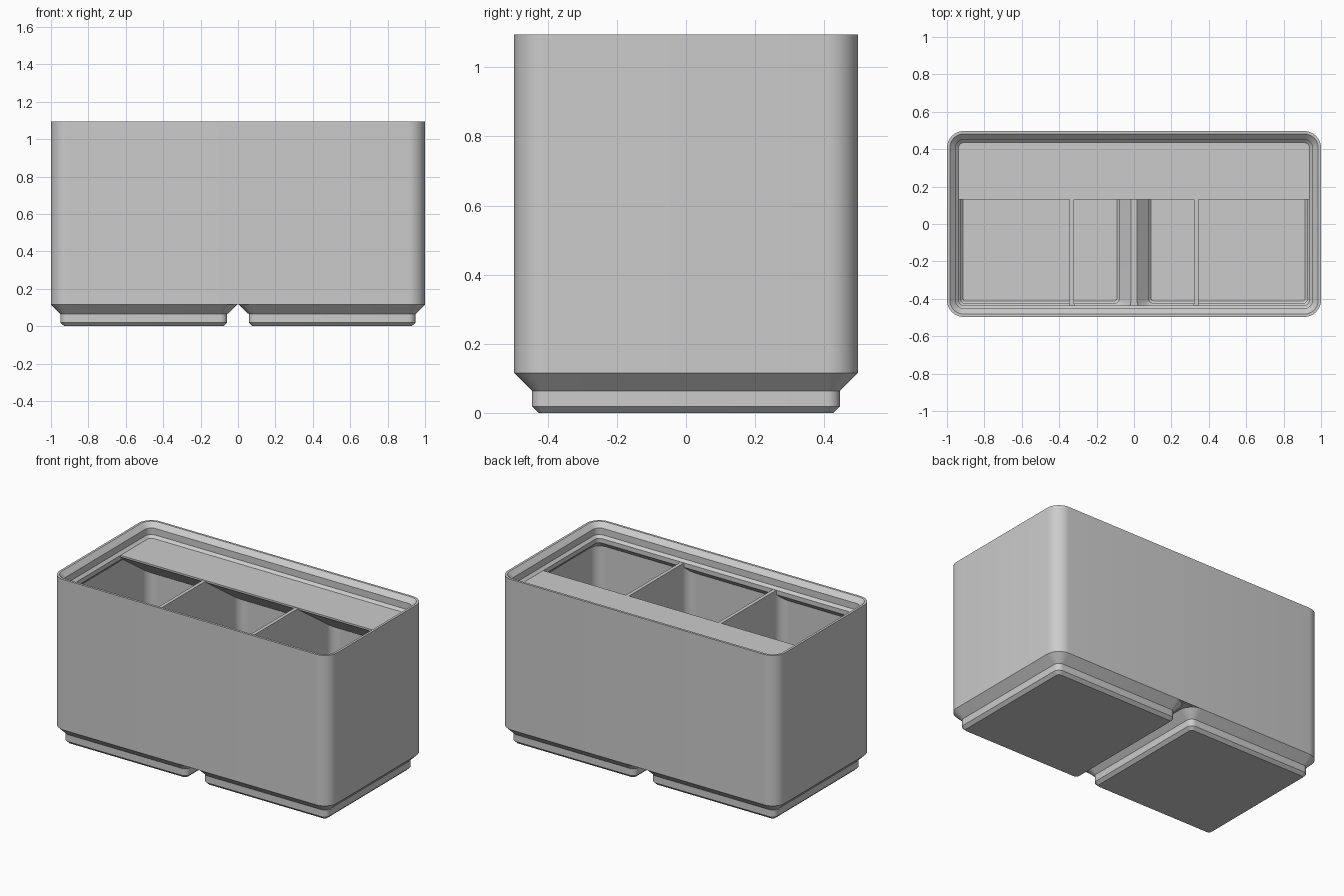
import bpy, bmesh, math

old = bpy.data.objects.get("Cube")
if old:
    bpy.data.objects.remove(old, do_unlink=True)

GREY = (0.6, 0.6, 0.6, 1.0)
mat = bpy.data.materials.new("plain grey")
mat.use_nodes = True
mat.diffuse_color = GREY
mat.node_tree.nodes["Principled BSDF"].inputs["Base Color"].default_value = GREY

HX, HY, R = 1.0, 0.497, 0.09      # outer half sizes and corner radius
WALL, TOP, SHELF, FLOOR = 0.023, 1.095, 1.006, 0.03
RIDGE, BASE = 0.13, 0.115         # top of the foot rims, underside of the body


def finish(name, bm):
    bmesh.ops.recalc_face_normals(bm, faces=bm.faces[:])
    mesh = bpy.data.meshes.new(name)
    bm.to_mesh(mesh)
    bm.free()
    mesh.materials.append(mat)
    ob = bpy.data.objects.new(name, mesh)
    bpy.context.collection.objects.link(ob)
    bpy.ops.object.select_all(action='DESELECT')
    ob.select_set(True)
    bpy.context.view_layer.objects.active = ob
    bpy.ops.object.shade_smooth_by_angle(angle=math.radians(30))
    return ob


def arc(cx, cy, r, a0, a1, n=8):
    steps = [math.radians(a0 + (a1 - a0) * i / n) for i in range(n + 1)]
    return [(cx + r * math.cos(a), cy + r * math.sin(a)) for a in steps]


def rounded_rect(cx, hx, hy, r):
    pts = []
    for sx, sy, a in ((1, 1, 0), (-1, 1, 90), (-1, -1, 180), (1, -1, 270)):
        pts += arc(cx + sx * (hx - r), sy * (hy - r), r, a, a + 90)
    return pts


def loft(name, rings, cyclic=False):
    """Skin rings of (centre x, half x, half y, radius, z)."""
    bm = bmesh.new()
    loops = [[bm.verts.new((x, y, z)) for x, y in rounded_rect(cx, hx, hy, r)]
             for cx, hx, hy, r, z in rings]
    pairs = list(zip(loops, loops[1:]))
    if cyclic:
        pairs.append((loops[-1], loops[0]))
    else:
        bm.faces.new(loops[0])
        bm.faces.new(loops[-1])
    for a, b in pairs:
        for i in range(len(a)):
            j = (i + 1) % len(a)
            bm.faces.new((a[i], a[j], b[j], b[i]))
    return finish(name, bm)


def extrude(name, points, offset):
    bm = bmesh.new()
    face = bm.faces.new([bm.verts.new(p) for p in points])
    new = bmesh.ops.extrude_face_region(bm, geom=[face])["geom"]
    verts = [v for v in new if isinstance(v, bmesh.types.BMVert)]
    bmesh.ops.translate(bm, verts=verts, vec=offset)
    return finish(name, bm)


# Outer walls with the stepped stacking lip: (inset, height)
profile = [(0, BASE), (0, TOP), (0.015, TOP), (0.0455, 1.065), (0.0455, 1.022),
           (0.0623, SHELF), (0.0623, 0.977), (WALL, 0.938), (WALL, RIDGE - 0.005)]
loft("bin_walls", [(0, HX - d, HY - d, R - d, z) for d, z in profile], cyclic=True)

# Two hollow feet: outside going up, then cavity going down (half size, radius, height)
foot = [(0.426, 0.019, 0), (0.4455, 0.038, 0.019), (0.4455, 0.038, 0.064),
        (HY, R, BASE), (0.487, 0.08, RIDGE), (0.4227, 0.02, 0.066),
        (0.4227, 0.02, 0.042), (0.411, 0.012, FLOOR)]
for side, s in (("right", -1), ("left", 1)):
    loft(side + "_foot", [(s * 0.503, h, h, r, z) for h, r, z in foot])

# Ridge between the feet, flared to fill the rounded foot corners
quarter = arc(0.096, 0.407, 0.08, 180, 105)
outline = quarter + [(-x, y) for x, y in reversed(quarter)]
outline += [(-x, -y) for x, y in quarter]
outline += [(x, -y) for x, y in reversed(quarter)]
extrude("centre_ridge", [(x, y, BASE) for x, y in outline], (0, 0, RIDGE - BASE))

# Dividers, filleted where they meet the front and back walls
T, F, YW = 0.0115, 0.06, HY - WALL
fillet = arc(T + F, YW - F, F, 180, 90)
plan = fillet + [(-x, y) for x, y in reversed(fillet)]
plan += [(-x, -y) for x, y in fillet]
plan += [(x, -y) for x, y in reversed(fillet)]
for side, cx in (("right", -0.333), ("left", 0.333)):
    extrude(side + "_divider", [(cx + x, y, RIDGE - 0.005) for x, y in plan],
            (0, 0, SHELF - 0.002 - RIDGE + 0.005))
    loft(side + "_divider_base", [(cx, T, y, 0.002, z) for y, z in
                                  ((0.428, 0.022), (0.428, 0.068), (0.48, RIDGE))])

# Label shelf along the back with a sloping underside
W = 0.975
extrude("label_shelf", [(-W, y, z) for y, z in
                        ((0.13, SHELF), (0.13, SHELF - 0.012), (0.465, 0.76), (0.465, SHELF))],
        (2 * W, 0, 0))
